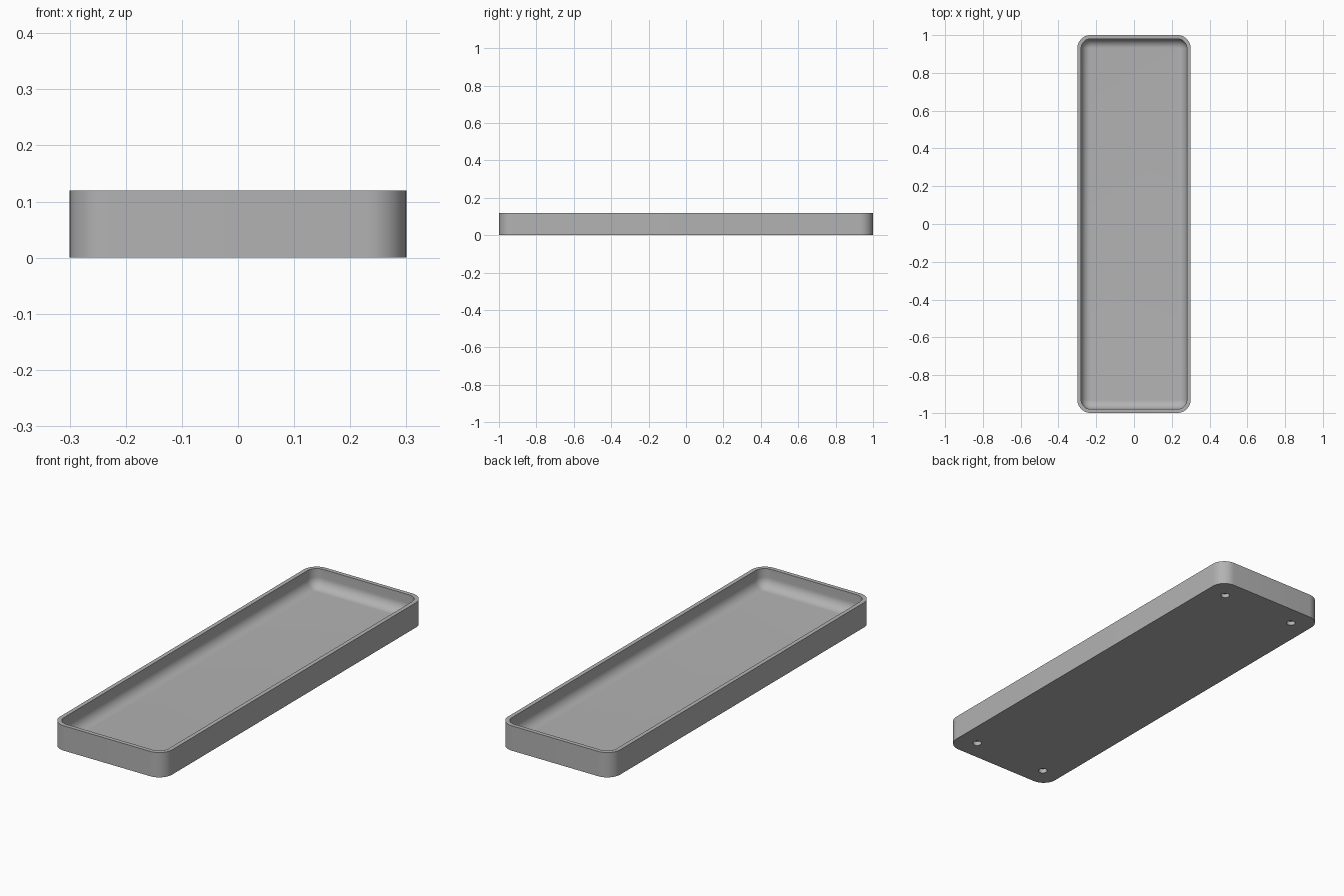
import bpy, bmesh, math

cube = bpy.data.objects.get("Cube")
if cube:
    bpy.data.objects.remove(cube)

WIDTH, LENGTH, HEIGHT = 0.6, 2.0, 0.12
CORNER, WALL, FLOOR, FILLET = 0.07, 0.02, 0.03, 0.048
STEPS = 12

grey = bpy.data.materials.new("light grey")
grey.use_nodes = True
colour = (0.45, 0.45, 0.45, 1)
grey.diffuse_color = colour
grey.node_tree.nodes["Principled BSDF"].inputs["Base Color"].default_value = colour


def rounded_loop(bm, inset, z):
    """Rounded rectangle ring, set in from the outer outline."""
    r = CORNER - inset
    cx, cy = WIDTH / 2 - CORNER, LENGTH / 2 - CORNER
    ring = []
    for i, (sx, sy) in enumerate(((1, 1), (-1, 1), (-1, -1), (1, -1))):
        for k in range(STEPS + 1):
            a = (i + k / STEPS) * math.pi / 2
            ring.append(bm.verts.new((sx * cx + r * math.cos(a), sy * cy + r * math.sin(a), z)))
    return ring


# Tray shell: outer wall, flat rim, inner wall and a rounded fillet to the floor
sections = [(0, 0), (0, HEIGHT), (WALL, HEIGHT)]
for k in range(STEPS + 1):
    a = k / STEPS * math.pi / 2
    sections.append((WALL + FILLET * (1 - math.cos(a)), FLOOR + FILLET * (1 - math.sin(a))))

bm = bmesh.new()
rings = [rounded_loop(bm, *s) for s in sections]
for low, high in zip(rings, rings[1:]):
    for i in range(len(low)):
        j = (i + 1) % len(low)
        bm.faces.new((low[i], low[j], high[j], high[i]))
bm.faces.new(rings[0][::-1])
bm.faces.new(rings[-1])
bmesh.ops.recalc_face_normals(bm, faces=bm.faces)
mesh = bpy.data.meshes.new("tray")
bm.to_mesh(mesh)
bm.free()
mesh.materials.append(grey)
tray = bpy.data.objects.new("tray", mesh)
bpy.context.collection.objects.link(tray)

# Four shallow round sockets in the underside
bpy.ops.object.select_all(action="DESELECT")
bpy.context.view_layer.objects.active = tray
tray.select_set(True)
for x in (-0.2, 0.2):
    for y in (-0.9, 0.9):
        bpy.ops.mesh.primitive_cylinder_add(vertices=32, radius=0.02, depth=0.04, location=(x, y, 0))
        cutter = bpy.context.object
        cutter.name = "socket_cutter"
        cutter.hide_render = True
        cutter.data.materials.append(grey)
        bpy.context.view_layer.objects.active = tray
        mod = tray.modifiers.new("socket", "BOOLEAN")
        mod.operation, mod.solver, mod.object = "DIFFERENCE", "EXACT", cutter
        bpy.ops.object.modifier_apply(modifier=mod.name)
        bpy.data.objects.remove(cutter)

# Smooth curves, keep rim and base edges sharp
bpy.ops.object.select_all(action="DESELECT")
tray.select_set(True)
bpy.context.view_layer.objects.active = tray
bpy.ops.object.shade_smooth_by_angle(angle=math.radians(30))
